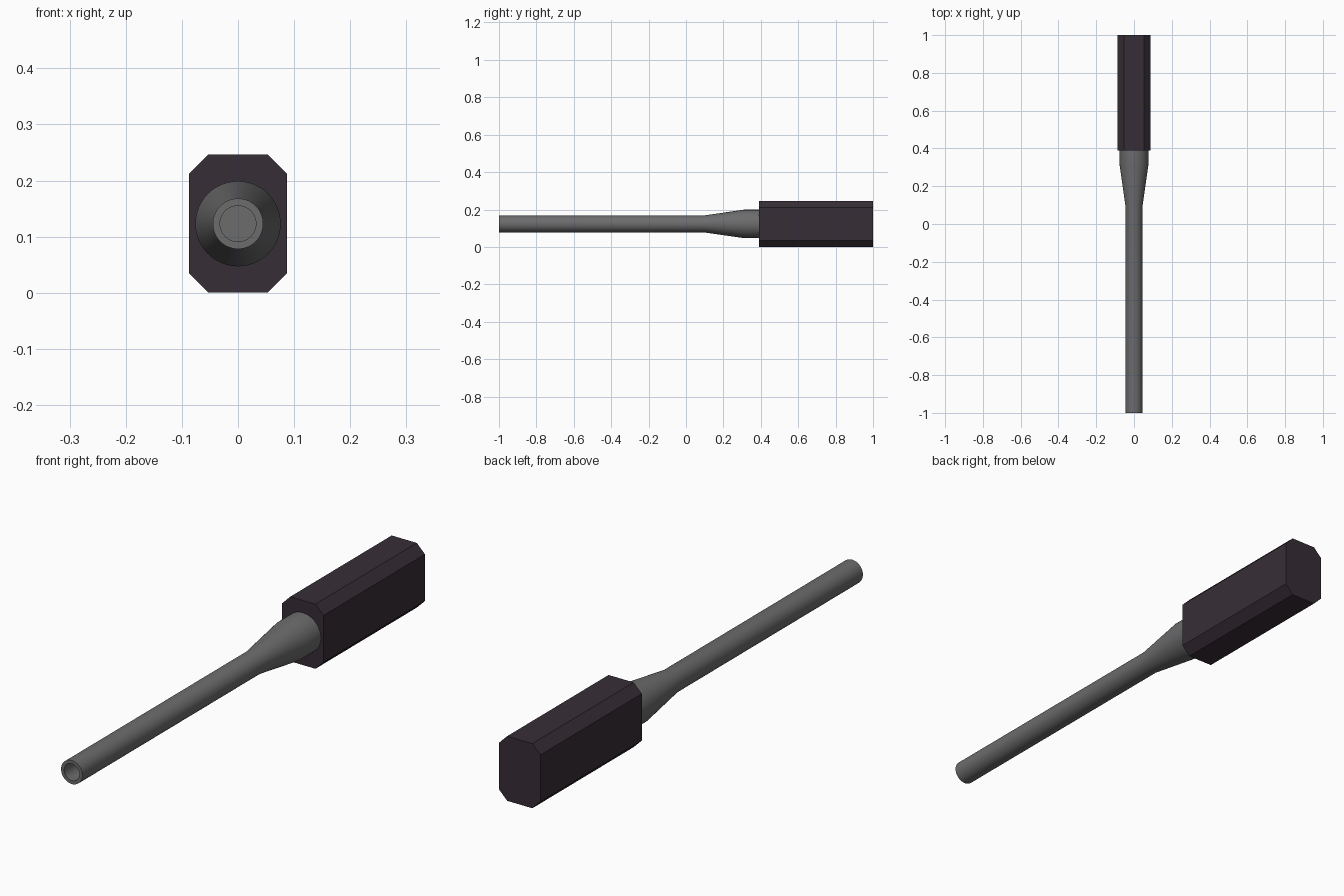
import bpy, bmesh, math

if "Cube" in bpy.data.objects:
    bpy.data.objects.remove(bpy.data.objects["Cube"])

AXIS_Z = 0.123   # height of the shaft centre line


def material(name, colour):
    m = bpy.data.materials.new(name)
    m.diffuse_color = (*colour, 1)
    m.use_nodes = True
    m.node_tree.nodes["Principled BSDF"].inputs["Base Color"].default_value = m.diffuse_color
    return m


def loft(name, rings, mat):
    """Join successive rings of points along y and cap both ends."""
    bm = bmesh.new()
    loops = [[bm.verts.new(p) for p in ring] for ring in rings]
    n = len(loops[0])
    for a, b in zip(loops, loops[1:]):
        for i in range(n):
            j = (i + 1) % n
            bm.faces.new((a[i], a[j], b[j], b[i]))
    bm.faces.new(loops[0])
    bm.faces.new(loops[-1])
    bmesh.ops.recalc_face_normals(bm, faces=bm.faces)
    mesh = bpy.data.meshes.new(name)
    bm.to_mesh(mesh)
    bm.free()
    mesh.materials.append(mat)
    ob = bpy.data.objects.new(name, mesh)
    bpy.context.collection.objects.link(ob)
    return ob


def circle(y, r, n=48):
    return [(r * math.cos(2 * math.pi * i / n), y,
             AXIS_Z + r * math.sin(2 * math.pi * i / n)) for i in range(n)]


grey = material("steel grey", (0.15, 0.15, 0.155))
dark = material("dark plum", (0.038, 0.027, 0.037))

# Handle: tall box with chamfered long edges
w, h, c = 0.087, 0.123, 0.034
corner = [(w, h - c), (w - c, h)]
outline = (corner + [(-x, z) for x, z in reversed(corner)]
           + [(-x, -z) for x, z in corner]
           + [(x, -z) for x, z in reversed(corner)])
loft("handle", [[(x, y, AXIS_Z + z) for x, z in outline] for y in (0.39, 1.0)], dark)

# Shaft: bored tube flaring into a collar at the handle
profile = [(-0.7, 0.032), (-1.0, 0.032), (-1.0, 0.045),
           (0.095, 0.045), (0.31, 0.076), (0.40, 0.076)]
shaft = loft("shaft", [circle(y, r) for y, r in profile], grey)
bpy.context.view_layer.objects.active = shaft
shaft.select_set(True)
bpy.ops.object.shade_smooth_by_angle(angle=math.radians(30))
